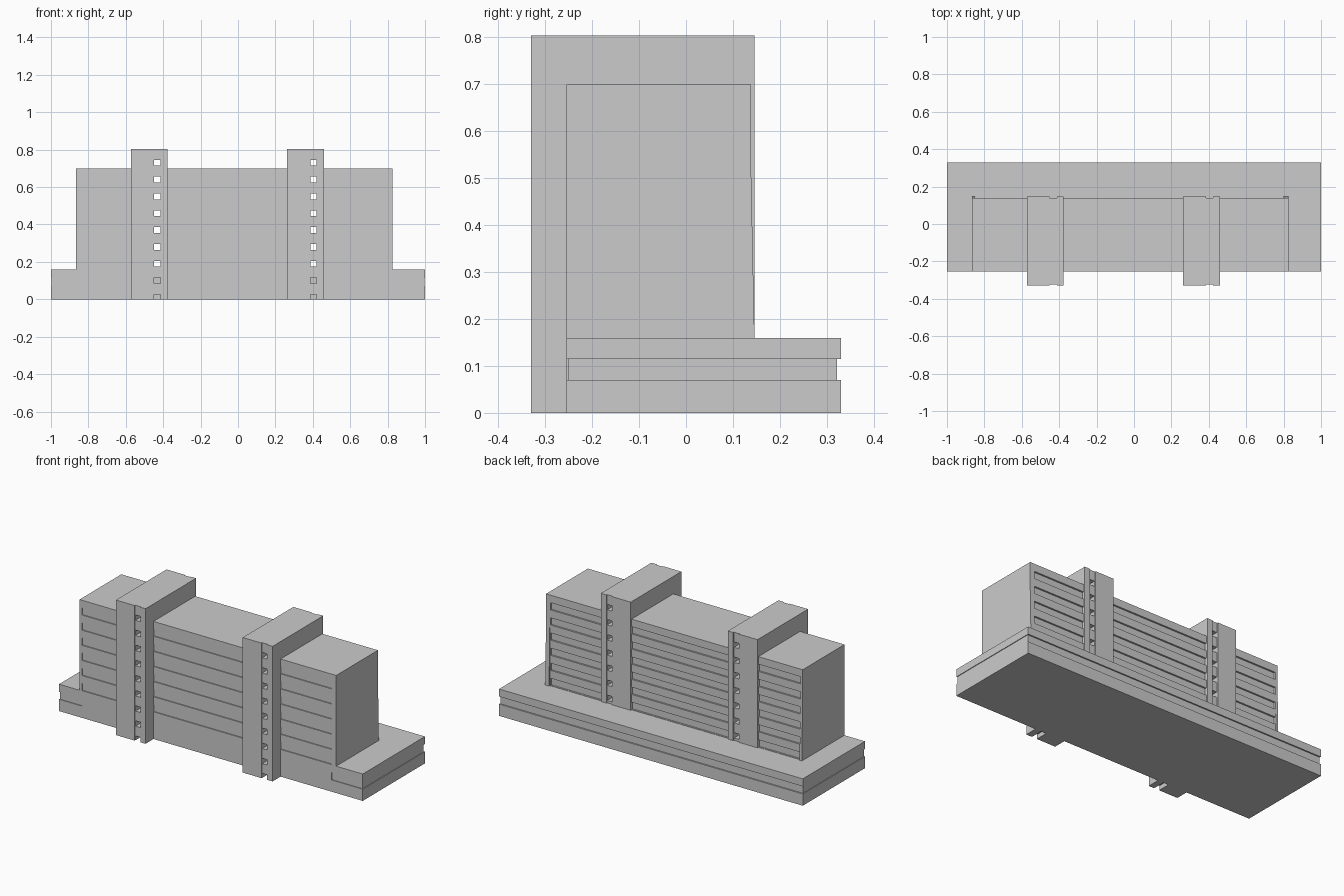
import bpy, bmesh

if "Cube" in bpy.data.objects:
    bpy.data.objects.remove(bpy.data.objects["Cube"])

PITCH = 0.09                      # floor height
BASE_TOP, ROOF, TOWER_TOP = 0.16, 0.70, 0.804
FRONT, BACK = -0.255, 0.138
BX0, BX1 = -0.865, 0.825          # main block ends
TOWERS = [(-0.573, -0.378), (0.262, 0.459)]


def add_box(bm, x0, x1, y0, y1, z0, z1):
    v = [bm.verts.new((x, y, z)) for z in (z0, z1)
         for x, y in ((x0, y0), (x1, y0), (x1, y1), (x0, y1))]
    for f in ((3, 2, 1, 0), (4, 5, 6, 7), (0, 1, 5, 4), (1, 2, 6, 5), (2, 3, 7, 6), (3, 0, 4, 7)):
        bm.faces.new([v[i] for i in f])


def finish(name, bm):
    me = bpy.data.meshes.new(name)
    bmesh.ops.recalc_face_normals(bm, faces=bm.faces)
    bm.to_mesh(me)
    bm.free()
    ob = bpy.data.objects.new(name, me)
    bpy.context.collection.objects.link(ob)
    return ob


def boxes(name, dims):
    bm = bmesh.new()
    for d in dims:
        add_box(bm, *d)
    return finish(name, bm)


def prism(name, yz, x0, x1):
    bm = bmesh.new()
    f = bm.faces.new([bm.verts.new((x0, y, z)) for y, z in yz])
    r = bmesh.ops.extrude_face_region(bm, geom=[f])
    for v in r["geom"]:
        if isinstance(v, bmesh.types.BMVert):
            v.co.x = x1
    return finish(name, bm)


def cut(ob, dims):
    cutter = boxes("cutter", dims)
    cutter.hide_render = True
    m = ob.modifiers.new("cut", "BOOLEAN")
    m.operation, m.solver, m.object = "DIFFERENCE", "EXACT", cutter
    bpy.context.view_layer.objects.active = ob
    bpy.ops.object.modifier_apply(modifier=m.name)
    bpy.data.objects.remove(cutter)


# podium with a shallow band around back, sides and front corners
podium = boxes("podium", [(-1, 1, FRONT, 0.33, 0, BASE_TOP)])
Z0, Z1 = 0.07, 0.115
cut(podium, [(-1.1, 1.1, 0.322, 0.4, Z0, Z1)])
for x0, x1 in ((-1.1, -0.996), (0.996, 1.1)):
    cut(podium, [(x0, x1, -0.4, 0.4, Z0, Z1)])
cut(podium, [(-1.1, -0.85, -0.4, FRONT + 0.004, Z0, Z1),
             (0.795, 1.1, -0.4, FRONT + 0.004, Z0, Z1)])

# main slab in three wings between the towers, with recessed window bands
spans = [(BX0, TOWERS[0][0], "left_wing"), (TOWERS[0][1], TOWERS[1][0], "middle_wing"),
         (TOWERS[1][1], BX1, "right_wing")]
for x0, x1, name in spans:
    wing = boxes(name, [(x0, x1, FRONT, BACK, BASE_TOP, ROOF)])
    c0 = -0.85 if x0 == BX0 else x0 - 0.02
    c1 = 0.795 if x1 == BX1 else x1 + 0.02
    cuts = []
    for i in range(6):
        top = 0.205 + PITCH * i
        cuts.append((c0, c1, -0.4, FRONT + 0.006, top - 0.043, top))
        cuts.append((c0, c1, BACK - 0.010, 0.3, top - 0.043, top))
    cut(wing, cuts)

# tapered fins at the rear corners
for x0, x1, name in ((BX0, -0.85, "left_fin"), (0.8, BX1, "right_fin")):
    prism(name, [(BACK - 0.003, ROOF), (BACK, BASE_TOP), (0.146, BASE_TOP)], x0, x1)

# stair towers: stepped over the podium, with slot and through windows
for i, (x0, x1) in enumerate(TOWERS):
    tower = prism(f"tower_{i + 1}", [(-0.33, 0), (FRONT, 0), (FRONT, BASE_TOP), (0.146, BASE_TOP),
                                     (0.146, TOWER_TOP), (-0.33, TOWER_TOP)], x0, x1)
    xc = x0 + 0.1415
    cut(tower, [(xc - 0.019, xc + 0.019, -0.4, -0.324, -0.1, 0.9),
                (xc - 0.019, xc + 0.019, 0.140, 0.3, 0.1, 0.9)])
    cut(tower, [(xc - 0.017, xc + 0.017, -0.4, 0.3 if k > 1 else FRONT + 0.01,
                 0.010 + PITCH * k - (0.05 if k == 0 else 0.016), 0.026 + PITCH * k)
                for k in range(9)])
